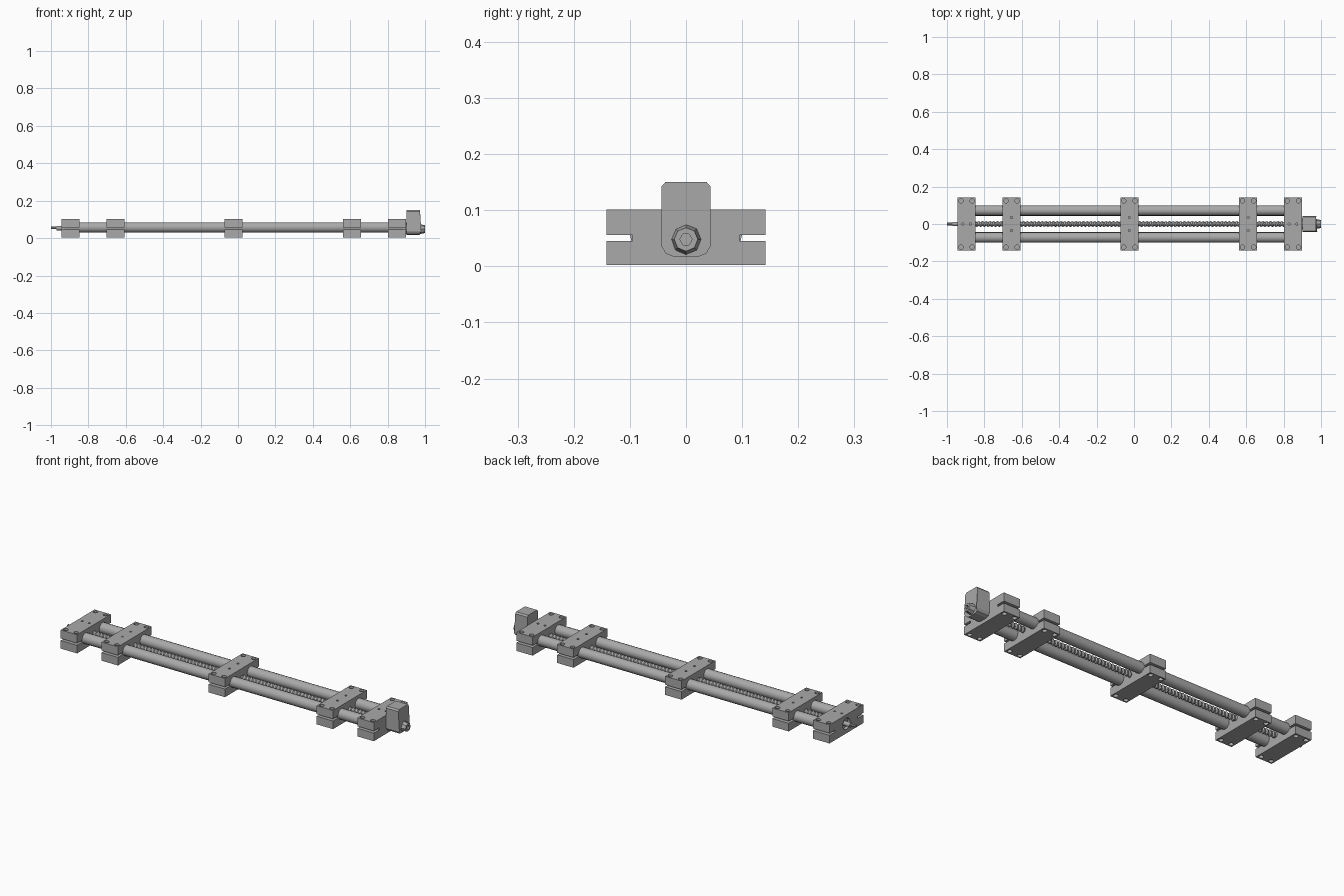
import bpy, bmesh, math
from mathutils import Matrix, Vector

if "Cube" in bpy.data.objects:
    bpy.data.objects.remove(bpy.data.objects["Cube"])

AXIS_Z = 0.053
ROD_Y = 0.072

steel = bpy.data.materials.new("grey metal")
steel.use_nodes = True
GREY = (0.4, 0.4, 0.4, 1)
steel.diffuse_color = GREY
steel.node_tree.nodes["Principled BSDF"].inputs["Base Color"].default_value = GREY


def finish(name, bm, smooth=False):
    bmesh.ops.recalc_face_normals(bm, faces=bm.faces)
    mesh = bpy.data.meshes.new(name)
    bm.to_mesh(mesh)
    bm.free()
    mesh.materials.append(steel)
    obj = bpy.data.objects.new(name, mesh)
    bpy.context.collection.objects.link(obj)
    bpy.ops.object.select_all(action="DESELECT")
    obj.select_set(True)
    bpy.context.view_layer.objects.active = obj
    if smooth:
        bpy.ops.object.shade_smooth_by_angle(angle=math.radians(40))
    return obj


def add_cylinder(bm, centre, radius, length, axis="Z", sides=12, tip=None):
    turn = Matrix.Rotation(math.pi / 2, 4, "Y") if axis == "X" else Matrix()
    bmesh.ops.create_cone(bm, cap_ends=True, segments=sides, radius1=radius,
                          radius2=radius if tip is None else tip, depth=length,
                          matrix=Matrix.Translation(centre) @ turn)


def extrude_x(name, outline, x0, x1):
    """Extrude a closed (y, z) outline along x."""
    bm = bmesh.new()
    face = bm.faces.new([bm.verts.new((x0, y, z)) for y, z in outline])
    new = bmesh.ops.extrude_face_region(bm, geom=[face])["geom"]
    bmesh.ops.translate(bm, vec=(x1 - x0, 0, 0),
                        verts=[v for v in new if isinstance(v, bmesh.types.BMVert)])
    return finish(name, bm)


def cut(obj, bm):
    cutter = finish("cutter", bm)
    cutter.hide_render = True
    mod = obj.modifiers.new("cut", "BOOLEAN")
    mod.operation = "DIFFERENCE"
    mod.solver = "EXACT"
    mod.object = cutter
    bpy.context.view_layer.objects.active = obj
    bpy.ops.object.modifier_apply(modifier=mod.name)
    bpy.data.objects.remove(cutter)


# Clamp blocks: split at both sides, with bolt pockets above and below
half_outline = [(0.142, 0.002), (0.142, 0.045), (0.095, 0.045),
                (0.095, 0.056), (0.142, 0.056), (0.142, 0.101)]
outline = half_outline + [(-y, z) for y, z in reversed(half_outline)]
blocks = {"left_end_block": -0.895, "left_support": -0.655, "centre_support": -0.025,
          "right_support": 0.61, "right_end_block": 0.85}

for name, x in blocks.items():
    block = extrude_x(name, outline, x - 0.048, x + 0.048)
    holes = bmesh.new()
    bolts = bmesh.new()
    for sx in (-1, 1):
        for sy in (-1, 1):
            for z, depth in ((0.101, 0.085), (0.002, 0.018)):
                px, py = x + sx * 0.03, sy * 0.124
                add_cylinder(holes, (px, py, z), 0.012, 0.036)
                add_cylinder(bolts, (px, py, depth), 0.0085, 0.01, sides=6)
    # Small fixing holes beside the screw
    spots = [(0, -0.035), (0, 0.035)]
    if "end" in name:
        spots = [(-0.02, 0), (0.02, 0)]
    for dx, y in spots:
        add_cylinder(holes, (x + dx, y, 0.101), 0.006, 0.02, sides=8)
    # Recess for the bearing on the outside face
    if name == "left_end_block":
        add_cylinder(holes, (x - 0.048, 0, AXIS_Z), 0.03, 0.03, "X", 16)
    cut(block, holes)
    finish(name + "_bolts", bolts)

# Two guide rods
for name, y in (("front_rod", -ROD_Y), ("back_rod", ROD_Y)):
    bm = bmesh.new()
    add_cylinder(bm, (-0.022, y, 0.057), 0.028, 1.81, "X", 14)
    finish(name, bm, True)

# Threaded lead screw: radius follows a helical wave
bm = bmesh.new()
SIDES, STEPS, PITCH = 12, 6, 0.02
start, turns = -0.9, 88
previous = None
for i in range(turns * STEPS + 1):
    ring = []
    for k in range(SIDES):
        phase = (i / STEPS - k / SIDES) % 1
        r = 0.0105 + 0.0055 * (1 - abs(2 * phase - 1))
        a = 2 * math.pi * k / SIDES
        ring.append(bm.verts.new((start + i * PITCH / STEPS,
                                  r * math.cos(a), AXIS_Z + r * math.sin(a))))
    if previous:
        for k in range(SIDES):
            n = (k + 1) % SIDES
            bm.faces.new((previous[k], previous[n], ring[n], ring[k]))
    else:
        bm.faces.new(ring)
    previous = ring
bm.faces.new(previous)
finish("lead_screw", bm)

# Stepped drive shaft on the left end
bm = bmesh.new()
add_cylinder(bm, (-0.93, 0, AXIS_Z), 0.012, 0.08, "X")
add_cylinder(bm, (-0.975, 0, AXIS_Z + 0.002), 0.0075, 0.05, "X", 8)
finish("drive_shaft", bm, True)

# Motor housing with a rounded lower end and chamfered outer top edge
half_motor = [(0.022, 0.017), (0.036, 0.023), (0.044, 0.036),
              (0.044, 0.142), (0.037, 0.15)]
motor = extrude_x("motor_housing",
                  half_motor + [(-y, z) for y, z in reversed(half_motor)], 0.902, 0.98)
for v in motor.data.vertices:
    if v.co.x > 0.95 and v.co.z > 0.12:
        v.co.x -= 0.007
    elif v.co.x > 0.95 and v.co.z < 0.03:
        v.co.x -= 0.01

# Motor end cap with a hexagonal socket
bm = bmesh.new()
add_cylinder(bm, (0.985, 0, 0.048), 0.027, 0.03, "X", 8, 0.021)
cap = finish("motor_cap", bm)
holes = bmesh.new()
add_cylinder(holes, (1.0, 0, 0.048), 0.011, 0.02, "X", 6)
cut(cap, holes)

# Collar joining the motor to the end block
bm = bmesh.new()
add_cylinder(bm, (0.9, 0, AXIS_Z), 0.03, 0.02, "X", 12)
finish("motor_collar", bm)
